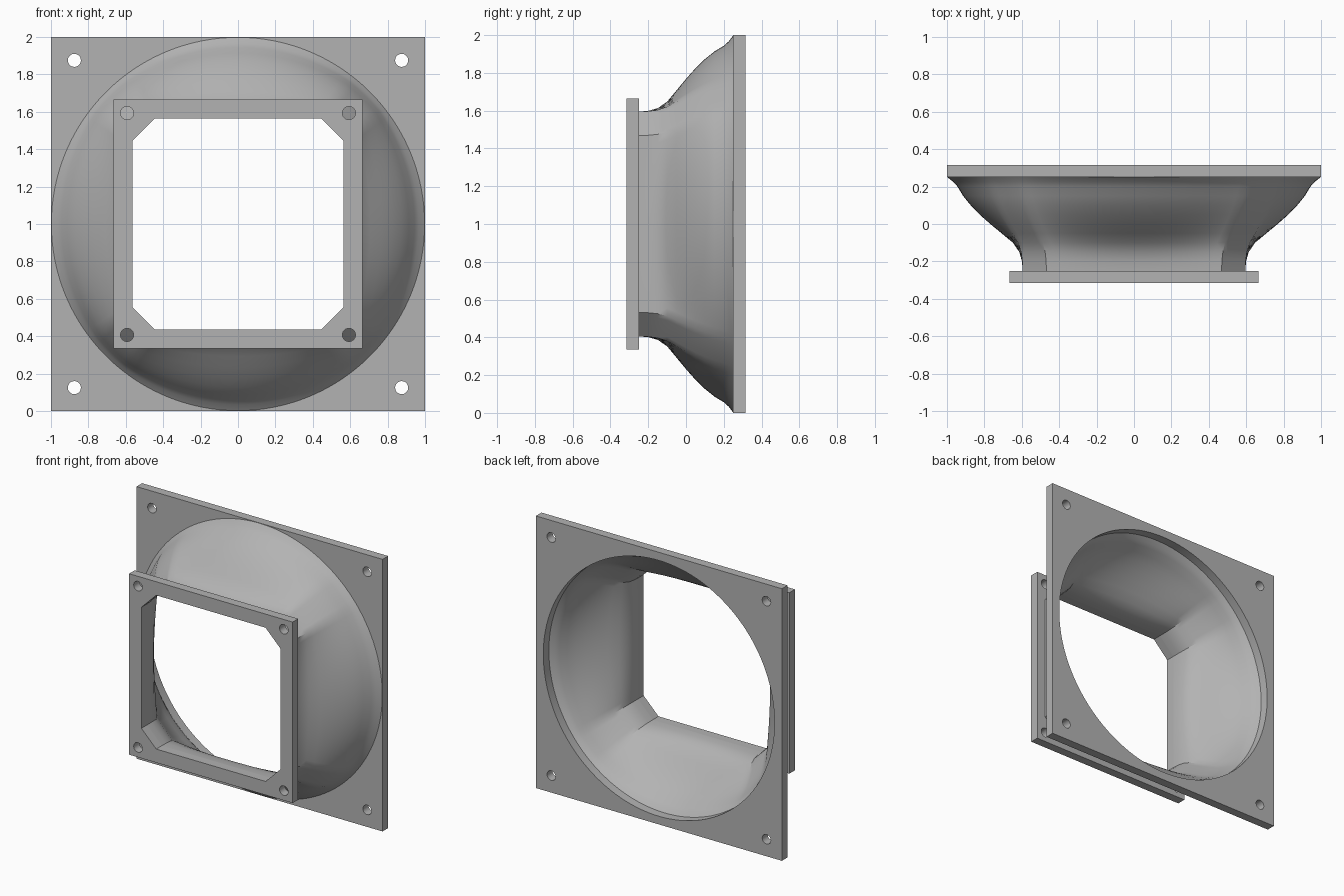
import bpy, bmesh
from math import sin, cos, tan, radians, pi

cube = bpy.data.objects.get("Cube")
if cube:
    bpy.data.objects.remove(cube, do_unlink=True)

# Single grey plastic
GREY = (0.45, 0.45, 0.45, 1)
mat = bpy.data.materials.new("grey plastic")
mat.use_nodes = True
mat.diffuse_color = GREY
mat.node_tree.nodes["Principled BSDF"].inputs["Base Color"].default_value = GREY

CENTRE_Z = 1.0
CORNER = 38.2            # angle where the straight sides meet the corner cuts
THICK = 0.065
INNER, OUTER = 0.565, 0.595      # half widths of the duct's square end
INNER_R, OUTER_R = 0.94, 0.998   # radii of the duct's round end


def circle(r, n, cx=0, cy=0):
    return [(cx + r * cos(2 * pi * i / n), cy + r * sin(2 * pi * i / n)) for i in range(n)]


def square(h):
    return [(-h, -h), (h, -h), (h, h), (-h, h)]


def cut_square_radius(half, a):
    c, s = abs(cos(a)), abs(sin(a))
    k = half * (1 + tan(radians(CORNER)))
    return half / max(c, s, half * (c + s) / k)


def add_object(name, mesh):
    mesh.materials.clear()
    mesh.materials.append(mat)
    ob = bpy.data.objects.new(name, mesh)
    bpy.context.collection.objects.link(ob)
    bpy.ops.object.select_all(action='DESELECT')
    ob.select_set(True)
    bpy.context.view_layer.objects.active = ob
    bpy.ops.object.shade_smooth_by_angle(angle=radians(30))
    return ob


def flange(name, half, opening, bolt, y):
    """Square plate with a central opening and four bolt holes."""
    curve = bpy.data.curves.new(name, 'CURVE')
    curve.dimensions, curve.fill_mode, curve.extrude = '2D', 'BOTH', THICK / 2
    holes = [circle(0.035, 24, sx * bolt, sy * bolt) for sx in (-1, 1) for sy in (-1, 1)]
    for loop in [square(half), opening] + holes:
        sp = curve.splines.new('POLY')
        sp.points.add(len(loop) - 1)
        for p, (u, v) in zip(sp.points, loop):
            p.co = (u, v, 0, 1)
        sp.use_cyclic_u = True
    temp = bpy.data.objects.new(name + "_outline", curve)
    bpy.context.collection.objects.link(temp)
    deps = bpy.context.evaluated_depsgraph_get()
    mesh = bpy.data.meshes.new_from_object(temp.evaluated_get(deps))
    bpy.data.objects.remove(temp, do_unlink=True)
    bm = bmesh.new()
    bm.from_mesh(mesh)
    bmesh.ops.remove_doubles(bm, verts=bm.verts, dist=0.0001)
    bmesh.ops.recalc_face_normals(bm, faces=bm.faces)
    bm.to_mesh(mesh)
    bm.free()
    ob = add_object(name, mesh)
    ob.rotation_euler.x = pi / 2
    ob.location = (0, y, CENTRE_Z)


# Angles around the duct, with exact steps at every corner cut
angles = []
for quarter in range(4):
    base = 90 * quarter
    angles += [base - CORNER + 2 * CORNER * i / 28 for i in range(28)]
    angles += [base + CORNER + (90 - 2 * CORNER) * i / 6 for i in range(6)]
angles = [radians(a) for a in angles]

# Flanges
corners = [radians(90 * q + s * CORNER) for q in range(4) for s in (-1, 1)]
opening = [(cut_square_radius(INNER, a) * cos(a), cut_square_radius(INNER, a) * sin(a))
           for a in corners]
flange("front_flange", 0.665, opening, 0.593, -0.2825)
flange("back_flange", 1.0, [(INNER_R * cos(a), INNER_R * sin(a)) for a in angles], 0.875, 0.2825)

# Duct wall: square to round, depth against blend
profile = [(-0.25, 0), (-0.2, 0.01), (-0.15, 0.045), (-0.1, 0.13), (-0.05, 0.28),
           (0, 0.43), (0.05, 0.57), (0.1, 0.69), (0.15, 0.79), (0.2, 0.865),
           (0.225, 0.92), (0.25, 1)]
bm = bmesh.new()


def ring(y, blend, half, radius):
    verts = []
    for a in angles:
        r = cut_square_radius(half, a) * (1 - blend) + radius * blend
        verts.append(bm.verts.new((r * cos(a), y, r * sin(a) + CENTRE_Z)))
    return verts


rings = [ring(y, b, OUTER, OUTER_R) for y, b in profile]
rings += [ring(y, b, INNER, INNER_R) for y, b in reversed(profile)]
for i, low in enumerate(rings):
    high = rings[(i + 1) % len(rings)]
    for j in range(len(angles)):
        k = (j + 1) % len(angles)
        bm.faces.new((low[j], low[k], high[k], high[j]))
bmesh.ops.recalc_face_normals(bm, faces=bm.faces)
mesh = bpy.data.meshes.new("duct_wall")
bm.to_mesh(mesh)
bm.free()
add_object("duct_wall", mesh)
